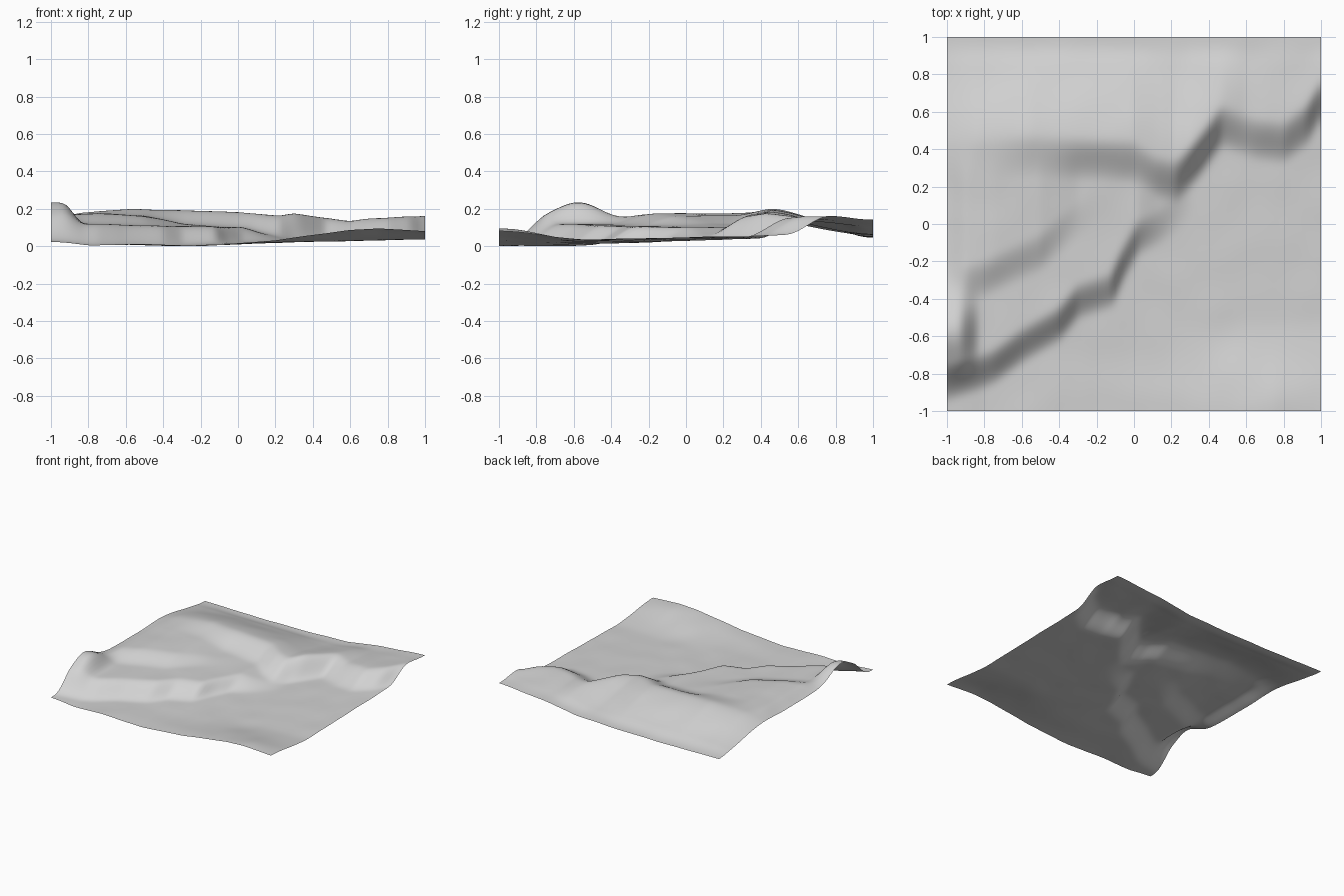
import bpy, bmesh
from math import exp
from mathutils import Vector, noise

cube = bpy.data.objects.get("Cube")
if cube:
    bpy.data.objects.remove(cube, do_unlink=True)

CELLS = 100


def along(points, t):
    """Height or position read off a line through the points."""
    for (a, va), (b, vb) in zip(points, points[1:]):
        if t <= b:
            return va + (vb - va) * max(0, (t - a) / (b - a))
    return points[-1][1]


def ease(low, high, t):
    t = min(1, max(0, (t - low) / (high - low)))
    return t * t * (3 - 2 * t)


def mix(a, b, t):
    return a + (b - a) * t


# Lines of the three cliffs: y position along x
upper_cliff = [(-1, .32), (-.55, .36), (0, .33), (.12, .25), (.22, .22), (.33, .33),
               (.47, .52), (.65, .45), (.8, .43), (.92, .52), (1, .66)]
middle_cliff = [(-1, -.36), (-.8, -.3), (-.5, -.16), (-.2, .1), (.2, .3)]
lower_cliff = [(-1, -.86), (-.85, -.81), (-.75, -.77), (-.6, -.66), (-.4, -.54),
               (-.3, -.42), (-.12, -.36), (-.06, -.22), (.02, -.08), (.12, -.03), (.3, .1), (.5, 2)]

# Heights along x
ridge = [(-1, .145), (-.85, .188), (-.55, .212), (0, .196), (.22, .176),
         (.3, .188), (.45, .168), (.6, .145), (.7, .158), (1, .175)]
back_edge = [(-1, .062), (-.4, .056), (0, .062), (.3, .074), (.55, .115), (1, .152)]
front_edge = [(-1, .034), (-.8, .014), (-.55, .022), (-.2, .01), (0, .024),
              (.2, .04), (.4, .07), (.6, .097), (.75, .105), (1, .09)]
highland = [(-1, .135), (-.9, .178), (-.75, .186), (-.5, .172), (-.4, .152),
            (-.3, .13), (0, .108), (.3, .045)]
shelf = [(-.85, .13), (-.5, .12), (.02, .112), (.12, .08), (.3, .045)]


def height(x, y):
    # Low ground rising to the front edge
    valley = .033 + .024 * x + .02 * y
    low = mix(along(front_edge, x), max(.012, valley), ease(-1, -.5, y))
    # Shelf and highland, with the knoll on the side edge
    step = along(middle_cliff, x)
    terrace = mix(along(shelf, x), along(highland, x), ease(step - .1, step + .12, y))
    knoll = 1 - ease(.06, .18, x + 1)
    terrace += .115 * knoll * exp(-((y + .58) / .19) ** 2)
    edge = along(lower_cliff, x)
    south = mix(low, terrace, ease(edge - .1, edge + .11, y))
    # Ridge falling away to the back edge
    crest = along(upper_cliff, x)
    north = mix(along(ridge, x), along(back_edge, x), ease(crest + .07, 1.04, y))
    north = mix(north, along(back_edge, x), ease(.85, 1, y))
    ground = mix(south, north, ease(crest - .12, crest + .13, y))
    return ground + .004 * noise.noise(Vector((x, y, 0)) * 5)


# Terrain sheet
bm = bmesh.new()
bmesh.ops.create_grid(bm, x_segments=CELLS, y_segments=CELLS, size=1)
for v in bm.verts:
    v.co.z = height(v.co.x, v.co.y)
lowest = min(v.co.z for v in bm.verts)
for v in bm.verts:
    v.co.z -= lowest
for f in bm.faces:
    f.smooth = True
mesh = bpy.data.meshes.new("terrain")
bm.to_mesh(mesh)
bm.free()
terrain = bpy.data.objects.new("terrain", mesh)
bpy.context.collection.objects.link(terrain)

# Soften the creases in height only
soften = terrain.modifiers.new("soften", 'SMOOTH')
soften.use_x = soften.use_y = False
soften.factor = .5
soften.iterations = 5

# Plain grey ground
grey = bpy.data.materials.new("light grey")
grey.use_nodes = True
colour = (.65, .65, .65, 1)
grey.diffuse_color = colour
grey.node_tree.nodes["Principled BSDF"].inputs["Base Color"].default_value = colour
mesh.materials.append(grey)
